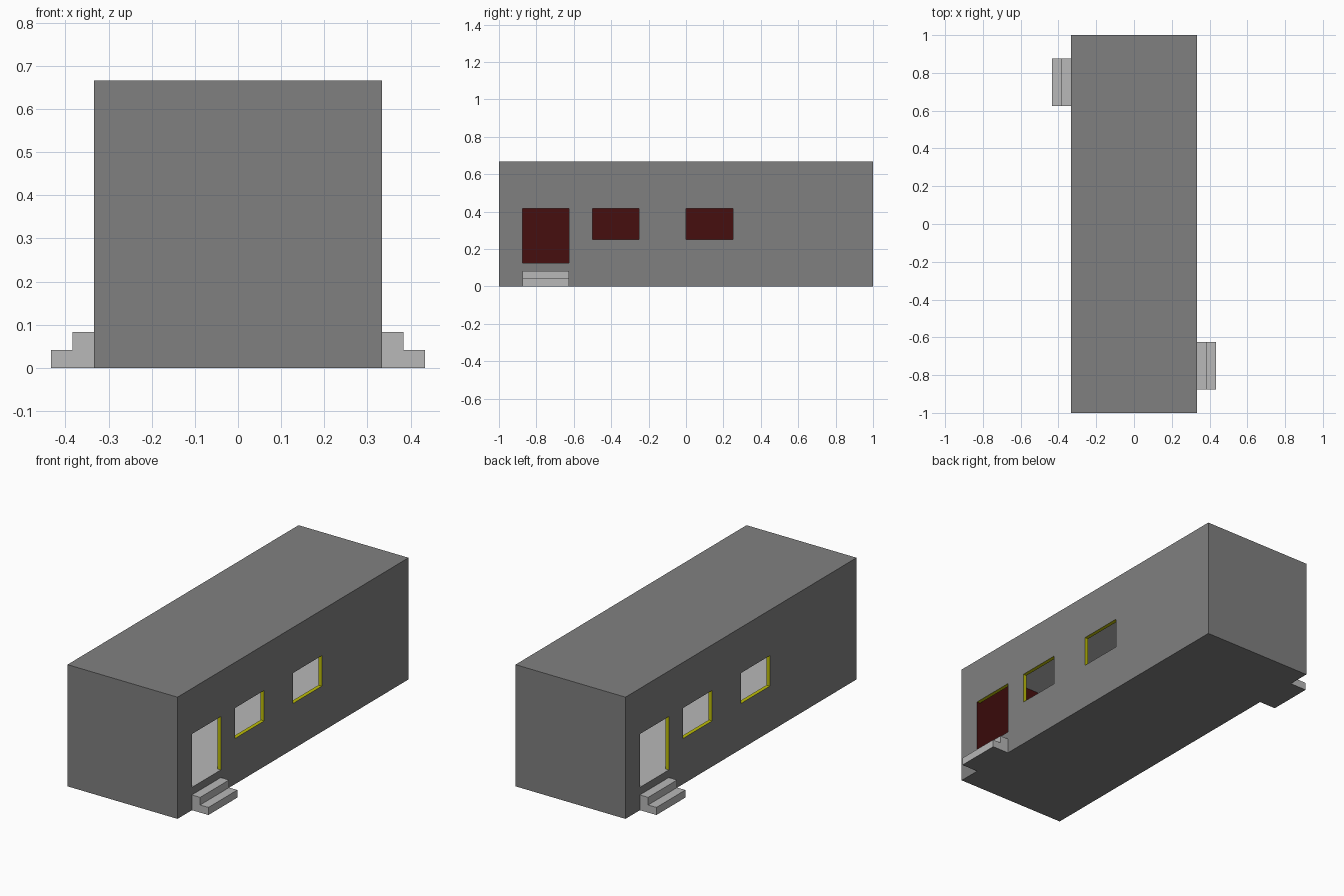
import bpy
from mathutils import Vector

if "Cube" in bpy.data.objects:
    bpy.data.objects.remove(bpy.data.objects["Cube"])

# Main sizes: outer shell and the room inside it
X, Y, Z = 1 / 3, 1.0, 2 / 3
IX, IY, FLOOR, CEIL = X - 0.021, 0.875, 0.125, 0.625
HEAD, SILL = 0.417, 0.25
DOOR = (-0.875, -0.625, FLOOR, HEAD)
WINDOWS = [(-0.5, -0.25, SILL, HEAD), (0.0, 0.25, SILL, HEAD)]
OPENINGS = [DOOR] + WINDOWS


def srgb(r, g, b):
    return tuple((c / 255 / 12.92) if c < 11 else ((c / 255 + 0.055) / 1.055) ** 2.4
                 for c in (r, g, b)) + (1.0,)


def material(name, rgb):
    m = bpy.data.materials.new(name)
    m.diffuse_color = srgb(*rgb)
    m.use_nodes = True
    m.node_tree.nodes["Principled BSDF"].inputs["Base Color"].default_value = m.diffuse_color
    return m


MATS = [material("outer grey", (128, 128, 128)), material("light grey", (184, 184, 184)),
        material("dark red", (70, 14, 14)), material("frame yellow", (190, 190, 10))]
GREY, LIGHT, RED, YELLOW = range(4)


class Part:
    """Collects flat faces; each face is turned to look along a given direction."""

    def __init__(self, name):
        self.name, self.verts, self.faces, self.mats = name, [], [], []

    def face(self, pts, look, mat):
        pts = [Vector(p) for p in pts]
        if (pts[1] - pts[0]).cross(pts[2] - pts[1]).dot(Vector(look)) < 0:
            pts.reverse()
        n = len(self.verts)
        self.verts += pts
        self.faces.append(range(n, n + len(pts)))
        self.mats.append(mat)

    def rect(self, axis, at, u, v, sign, mat):
        """Rectangle across one axis; u and v are ranges on the other two axes."""
        pts = []
        for a, b in ((u[0], v[0]), (u[1], v[0]), (u[1], v[1]), (u[0], v[1])):
            p = [a, b]
            p.insert(axis, at)
            pts.append(p)
        look = [0, 0, 0]
        look[axis] = sign
        self.face(pts, look, mat)

    def turned(self):
        """Repeat everything turned half a revolution about z."""
        for f, m in list(zip(self.faces, self.mats)):
            n = len(self.verts)
            self.verts += [Vector((-self.verts[i].x, -self.verts[i].y, self.verts[i].z)) for i in f]
            self.faces.append(range(n, n + len(f)))
            self.mats.append(m)

    def build(self):
        me = bpy.data.meshes.new(self.name)
        me.from_pydata(self.verts, [], [list(f) for f in self.faces])
        for m in MATS:
            me.materials.append(m)
        for p, m in zip(me.polygons, self.mats):
            p.material_index = m
        bpy.context.collection.objects.link(bpy.data.objects.new(self.name, me))


def pierced_wall(part, x, ys, zs, sign, mat):
    """Side wall made of grid cells, leaving the openings out."""
    ycut = sorted({ys[0], ys[1]} | {y for o in OPENINGS for y in o[:2]})
    zcut = sorted({zs[0], zs[1]} | {z for o in OPENINGS for z in o[2:]})
    for y0, y1 in zip(ycut, ycut[1:]):
        for z0, z1 in zip(zcut, zcut[1:]):
            y, z = (y0 + y1) / 2, (z0 + z1) / 2
            if not any(a < y < b and c < z < d for a, b, c, d in OPENINGS):
                part.rect(0, x, (y0, y1), (z0, z1), sign, mat)


# Outer shell
shell = Part("outer_shell")
pierced_wall(shell, X, (-Y, Y), (0, Z), 1, GREY)
shell.rect(1, -Y, (-X, X), (0, Z), -1, GREY)
shell.turned()
shell.rect(2, Z, (-X, X), (-Y, Y), 1, GREY)
shell.rect(2, 0, (-X, X), (-Y, Y), -1, GREY)
shell.build()

# Room: red walls, light floor and ceiling
room = Part("room_interior")
pierced_wall(room, IX, (-IY, IY), (FLOOR, CEIL), -1, RED)
room.rect(1, -IY, (-IX, IX), (FLOOR, CEIL), 1, RED)
room.turned()
room.rect(2, FLOOR, (-IX, IX), (-IY, IY), 1, LIGHT)
room.rect(2, CEIL, (-IX, IX), (-IY, IY), -1, LIGHT)
room.build()

# Yellow linings of the openings; the door runs flush with end wall and floor
frames = Part("opening_frames")
for o in OPENINGS:
    a, b, c, d = o
    door = o is DOOR
    frames.rect(1, a, (IX, X), (c, d), 1, RED if door else YELLOW)
    frames.rect(1, b, (IX, X), (c, d), -1, YELLOW)
    frames.rect(2, c, (IX, X), (a, b), 1, LIGHT if door else YELLOW)
    frames.rect(2, d, (IX, X), (a, b), -1, YELLOW)
frames.turned()
frames.build()

# Two-tread steps below each door
steps = Part("door_steps")
y0, y1 = DOOR[:2]
T, R = 0.05, 1 / 24
for i in range(2):
    x0, x1, top = X + i * T, X + (i + 1) * T, (2 - i) * R
    steps.rect(2, top, (x0, x1), (y0, y1), 1, LIGHT)
    steps.rect(0, x1, (y0, y1), (top - R, top), 1, LIGHT)
profile = [(X, 0), (X + 2 * T, 0), (X + 2 * T, R), (X + T, R), (X + T, 2 * R), (X, 2 * R)]
for y, s in ((y0, -1), (y1, 1)):
    steps.face([(x, y, z) for x, z in profile], (0, s, 0), LIGHT)
steps.rect(2, 0, (X, X + 2 * T), (y0, y1), -1, GREY)
steps.turned()
steps.build()
